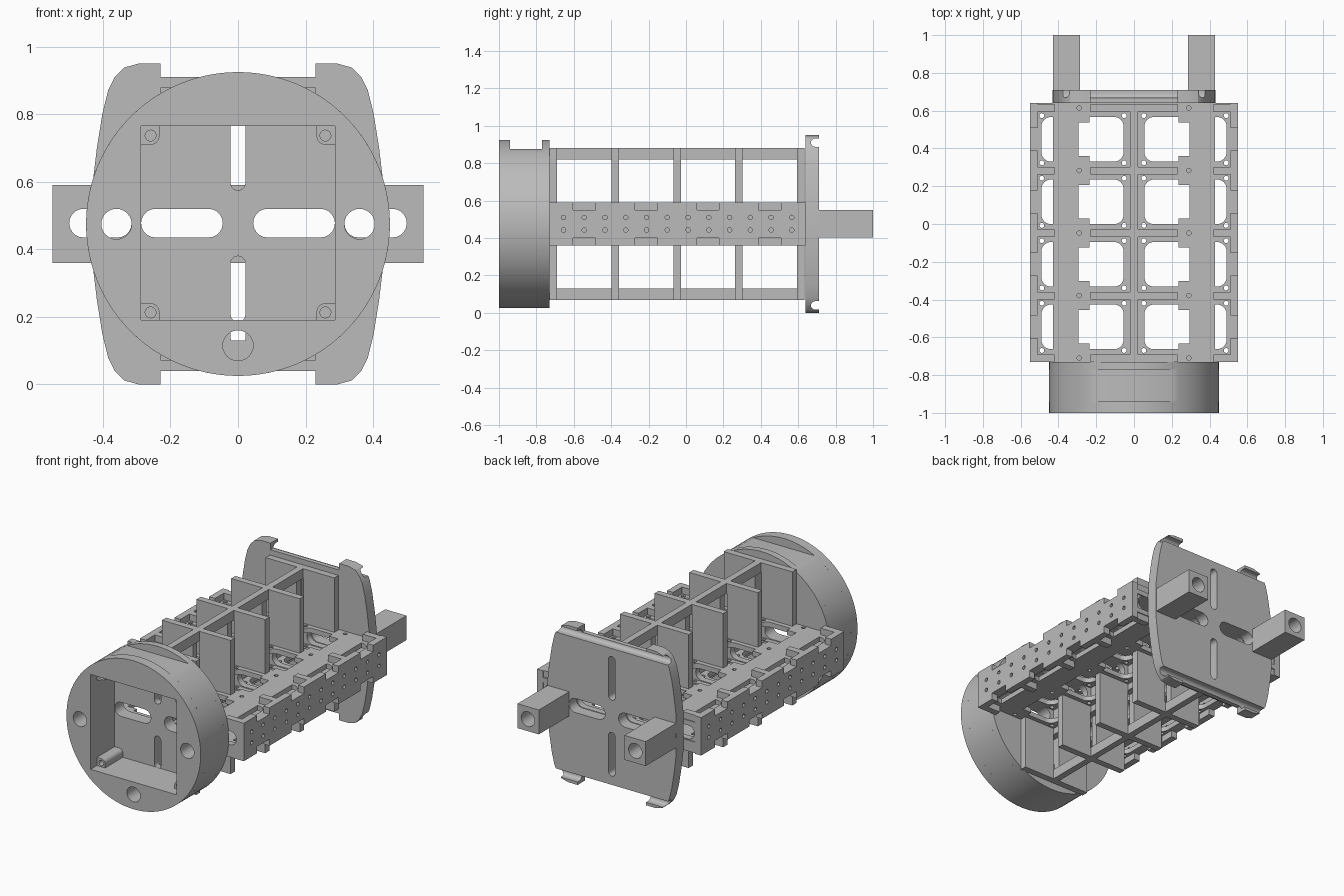
import bpy, bmesh
from math import sin, cos, pi
from mathutils import Matrix

cube = bpy.data.objects.get("Cube")
if cube:
    bpy.data.objects.remove(cube)

grey = bpy.data.materials.new("plain grey")
grey.use_nodes = True
grey.diffuse_color = (0.5, 0.5, 0.5, 1)
grey.node_tree.nodes["Principled BSDF"].inputs["Base Color"].default_value = (0.5, 0.5, 0.5, 1)

MID = 0.475                       # height of the long axis
FRONT, BACK = -0.73, 0.64         # ends of the frame
DIVIDERS = [-0.71 + 0.331 * i for i in range(5)]
CELLS = [y + 0.1655 for y in DIVIDERS[:4]]
AXES = {
    "x": Matrix(((0, 0, 1), (1, 0, 0), (0, 1, 0))),
    "y": Matrix(((1, 0, 0), (0, 0, -1), (0, 1, 0))),
    "z": Matrix.Identity(3),
}


# Outline helpers
def arc(cx, cy, r, a, b, n=10):
    return [(cx + r * cos(a + (b - a) * i / n), cy + r * sin(a + (b - a) * i / n))
            for i in range(n + 1)]


def circle(cx, cy, r, n=24):
    return arc(cx, cy, r, 0, 2 * pi, n)[:-1]


def rect(x0, y0, x1, y1):
    return [(x0, y0), (x1, y0), (x1, y1), (x0, y1)]


def slot(x0, y0, x1, y1):
    r = min(x1 - x0, y1 - y0) / 2
    if x1 - x0 > y1 - y0:
        return arc(x1 - r, y0 + r, r, -pi / 2, pi / 2) + arc(x0 + r, y0 + r, r, pi / 2, 3 * pi / 2)
    return arc(x0 + r, y1 - r, r, 0, pi) + arc(x0 + r, y0 + r, r, pi, 2 * pi)


def flip(loop):
    return [(-x, y) for x, y in reversed(loop)]


def upend(loop):
    return [(x, 2 * MID - y) for x, y in reversed(loop)]


def both(loop):
    return [loop, flip(loop)]


def slab(name, axis, lo, hi, loops):
    """Flat panel: first loop is the outline, the others are holes."""
    curve = bpy.data.curves.new(name, "CURVE")
    curve.dimensions = "2D"
    curve.fill_mode = "BOTH"
    curve.extrude = (hi - lo) / 2
    for loop in loops:
        spline = curve.splines.new("POLY")
        spline.points.add(len(loop) - 1)
        for point, (u, v) in zip(spline.points, loop):
            point.co = (u, v, 0, 1)
        spline.use_cyclic_u = True
    temp = bpy.data.objects.new(name + " outline", curve)
    bpy.context.collection.objects.link(temp)
    graph = bpy.context.evaluated_depsgraph_get()
    mesh = bpy.data.meshes.new_from_object(temp.evaluated_get(graph))
    bpy.data.objects.remove(temp)
    bm = bmesh.new()
    bm.from_mesh(mesh)
    bmesh.ops.remove_doubles(bm, verts=bm.verts, dist=0.0001)
    bm.transform(AXES[axis].to_4x4())
    shift = {"x": (1, 0, 0), "y": (0, 1, 0), "z": (0, 0, 1)}[axis]
    bmesh.ops.translate(bm, verts=bm.verts, vec=[s * (lo + hi) / 2 for s in shift])
    bmesh.ops.recalc_face_normals(bm, faces=bm.faces)
    bm.to_mesh(mesh)
    bm.free()
    mesh.materials.clear()
    mesh.materials.append(grey)
    obj = bpy.data.objects.new(name, mesh)
    bpy.context.collection.objects.link(obj)
    return obj


# Slots shared by the drum wall, the dividers and the end plate
wide_slots = both(slot(0.045, 0.435, 0.287, 0.52))
peg_holes = both(circle(0.36, MID, 0.045))

# Drum: rim, flat-topped middle and back wall
R = 0.45
disc = circle(0, MID, R, 96)
bolt_holes = peg_holes + [circle(0, 0.115, 0.045)]
pocket = rect(-0.288, 0.19, 0.288, 0.765)
flat_disc = arc(0, MID, R, pi - 1.095, 2 * pi + 1.095, 80)
slab("drum_rim", "y", -1, -0.94, [disc, pocket] + bolt_holes)
slab("drum_body", "y", -0.94, -0.77, [flat_disc, pocket] + bolt_holes)
drum_slots = [slot(-0.022, 0.575, 0.022, 0.80), slot(-0.022, 0.185, 0.022, 0.38)]
slab("drum_back", "y", -0.77, FRONT, [disc] + bolt_holes + wide_slots + drum_slots)

# Mounting posts in the pocket corners
post = [(0.288, 0.765), (0.233, 0.765)] + arc(0.258, 0.735, 0.025, pi, 1.5 * pi) + [(0.288, 0.71)]
post_hole = circle(0.259, 0.737, 0.016)
for side, edit in (("left", lambda p: p), ("right", flip)):
    slab("upper_post_" + side, "y", -0.94, -0.765, [edit(post), edit(post_hole)])
    slab("lower_post_" + side, "y", -0.94, -0.765, [edit(upend(post)), edit(upend(post_hole))])

# Cross dividers
corner = [(0.51, 0.59), (0.42, 0.59), (0.42, 0.53), (0.23, 0.53), (0.23, 0.88)]
half = upend(corner) + corner
long_slots = [slot(-0.022, 0.575, 0.022, 0.84), slot(-0.022, 0.115, 0.022, 0.38)]
for i, y in enumerate(DIVIDERS):
    slab(f"divider_{i + 1}", "y", y - 0.02, y + 0.02,
         [half + flip(half)] + wide_slots + both(slot(0.315, 0.435, 0.50, 0.52)) + long_slots)

# Spine bars on the centre plane
for name, low, high in (("top", 0.82, 0.88), ("middle", 0.36, 0.59), ("bottom", 0.07, 0.13)):
    slab(name + "_spine", "x", -0.02, 0.02, [rect(FRONT, low, BACK - 0.006, high)])

# Tray plates with windows, screw holes and edge tabs
edge = [(0.51, FRONT)]
for c in CELLS:
    edge += [(0.51, c - 0.06), (0.55, c - 0.06), (0.55, c + 0.06), (0.51, c + 0.06)]
edge += [(0.51, BACK)]
tray = [edge + flip(edge)]
H, r = 0.118, 0.05
for c in CELLS:
    inner = arc(0.055 + r, c + H - r, r, pi / 2, pi) + arc(0.055 + r, c - H + r, r, pi, 1.5 * pi)
    inner += [(0.235, c - H), (0.235, c - 0.088), (0.295, c - 0.088),
              (0.295, c + 0.088), (0.235, c + 0.088), (0.235, c + H)]
    outer = arc(0.49 - r, c - H + r, r, -pi / 2, 0) + arc(0.49 - r, c + H - r, r, 0, pi / 2)
    outer += [(0.43, c + H), (0.43, c - H)]
    tray += both(inner) + both(outer)
    for x in (0.052, 0.488):
        for dy in (-0.125, 0.125):
            tray += both(circle(x, c + dy, 0.013, 12))
for y in DIVIDERS:
    tray += both(circle(0.29, y, 0.012, 12))
slab("upper_tray", "z", 0.52, 0.55, tray)
slab("lower_tray", "z", 0.40, 0.43, tray)

# Perforated side panels with notched edges
top_edge = [(FRONT, 0.59)]
for c in CELLS:
    top_edge += [(c - 0.06, 0.59), (c - 0.06, 0.55), (c + 0.06, 0.55), (c + 0.06, 0.59)]
top_edge += [(BACK, 0.59)]
panel = [top_edge + upend(top_edge)]
for i in range(12):
    for z in (0.443, 0.51):
        panel.append(circle(-0.655 + 0.111 * i, z, 0.012, 12))
slab("side_panel_left", "x", 0.51, 0.55, panel)
slab("side_panel_right", "x", -0.55, -0.51, panel)

# End plate with hooked ears
ear = [(0.432, MID), (0.43, 0.60), (0.418, 0.70), (0.402, 0.80), (0.385, 0.87), (0.365, 0.91),
       (0.338, 0.938), (0.295, 0.95), (0.23, 0.95), (0.23, 0.91)]
plate_half = upend(ear)[:-1] + ear
end_plate = slab("end_plate", "y", 0.64, 0.71,
                 [plate_half + flip(plate_half)] + wide_slots + peg_holes + long_slots)

# Grooves across the plate behind the ears
groove = slot(0.668, 0.888, 0.76, 0.932)
for loop in (groove, upend(groove)):
    cutter = slab("groove_cutter", "x", -0.6, 0.6, [loop])
    cutter.hide_render = True
    cut = end_plate.modifiers.new("groove", "BOOLEAN")
    cut.operation = "DIFFERENCE"
    cut.solver = "EXACT"
    cut.object = cutter
    graph = bpy.context.evaluated_depsgraph_get()
    carved = bpy.data.meshes.new_from_object(end_plate.evaluated_get(graph))
    end_plate.modifiers.clear()
    end_plate.data = carved
    bpy.data.objects.remove(cutter)

# Square rear pegs with bores
for side, edit in (("left", lambda p: p), ("right", flip)):
    slab("rear_peg_" + side, "y", 0.71, 1,
         [edit(rect(0.287, 0.402, 0.43, 0.55)), edit(circle(0.36, MID, 0.045))])

# Smooth the curved walls, keep the edges crisp
bpy.ops.object.select_all(action="DESELECT")
for obj in bpy.context.collection.objects:
    if obj.type == "MESH" and obj.data.materials and obj.data.materials[0] == grey:
        obj.select_set(True)
        bpy.context.view_layer.objects.active = obj
bpy.ops.object.shade_smooth_by_angle(angle=pi / 6)
